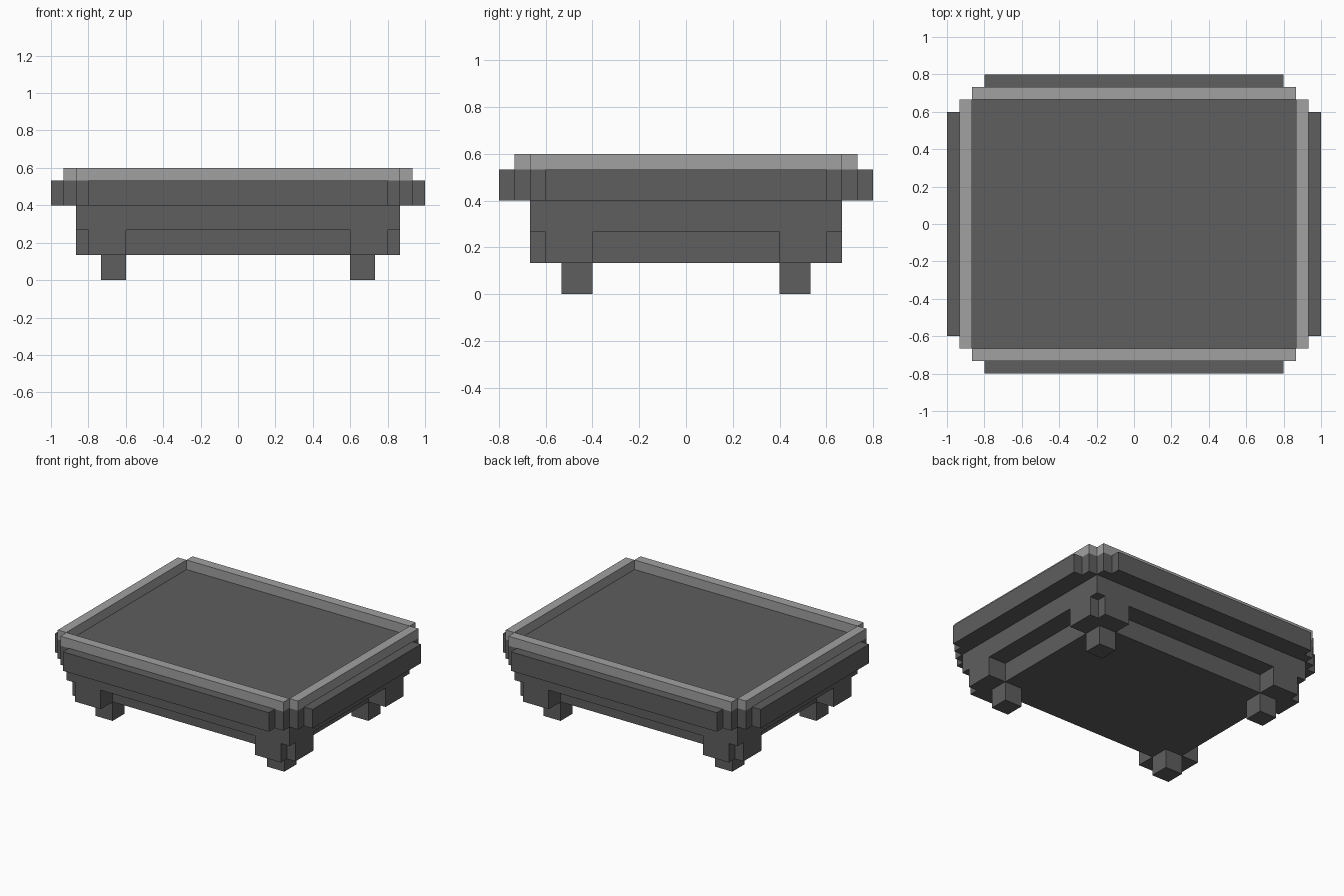
import bpy, bmesh

if "Cube" in bpy.data.objects:
    bpy.data.objects.remove(bpy.data.objects["Cube"])

U = 1 / 15  # grid unit: the tray is 30 x 24 x 9 units


def material(name, value):
    mat = bpy.data.materials.new(name)
    mat.use_nodes = True
    colour = (value, value, value, 1)
    mat.diffuse_color = colour
    mat.node_tree.nodes["Principled BSDF"].inputs["Base Color"].default_value = colour
    return mat


DARK = material("dark_grey", 0.112)
LIGHT = material("light_grey", 0.355)


def prism(name, points, z0, z1, mat):
    """Extrude a flat outline, given in grid units, from z0 to z1."""
    bm = bmesh.new()
    face = bm.faces.new([bm.verts.new((x * U, y * U, z0 * U)) for x, y in points])
    top = bmesh.ops.extrude_face_region(bm, geom=[face])["geom"]
    verts = [v for v in top if isinstance(v, bmesh.types.BMVert)]
    bmesh.ops.translate(bm, verts=verts, vec=(0, 0, (z1 - z0) * U))
    bmesh.ops.recalc_face_normals(bm, faces=bm.faces)
    mesh = bpy.data.meshes.new(name)
    bm.to_mesh(mesh)
    bm.free()
    mesh.materials.append(mat)
    obj = bpy.data.objects.new(name, mesh)
    bpy.context.collection.objects.link(obj)


def box(name, x0, x1, y0, y1, z0, z1, mat):
    prism(name, [(x0, y0), (x1, y0), (x1, y1), (x0, y1)], z0, z1, mat)


# Body: recessed base, and the tub whose top is the tray floor
box("recessed_base", -11, 11, -8, 8, 2, 4, DARK)
box("tray_body", -13, 13, -10, 10, 4, 8, DARK)

# Each side: collar, light rim on the collar, and outer plate
for s, end, side in ((-1, "front", "right"), (1, "back", "left")):
    y0, y1, y2 = 10 * s, 11 * s, 12 * s
    box(end + "_collar", -13, 13, y0, y1, 6, 8, DARK)
    box(end + "_rim", -13, 13, y0, y1, 8, 9, LIGHT)
    box(end + "_plate", -12, 12, y1, y2, 6, 8, DARK)
    x0, x1, x2 = 13 * s, 14 * s, 15 * s
    box(side + "_collar", x0, x1, -10, 10, 6, 8, DARK)
    box(side + "_rim", x0, x1, -10, 10, 8, 9, LIGHT)
    box(side + "_plate", x1, x2, -9, 9, 6, 8, DARK)

# Corners: notched bracket wrapped around the base, with a square foot below
BRACKET = [(9, 8), (9, 10), (12, 10), (12, 9), (13, 9), (13, 6), (11, 6), (11, 8)]
for sy, end in ((-1, "front"), (1, "back")):
    for sx, side in ((-1, "right"), (1, "left")):
        corner = end + "_" + side
        prism(corner + "_bracket", [(x * sx, y * sy) for x, y in BRACKET], 2, 4, DARK)
        box(corner + "_foot", 9 * sx, 11 * sx, 6 * sy, 8 * sy, 0, 2, DARK)
